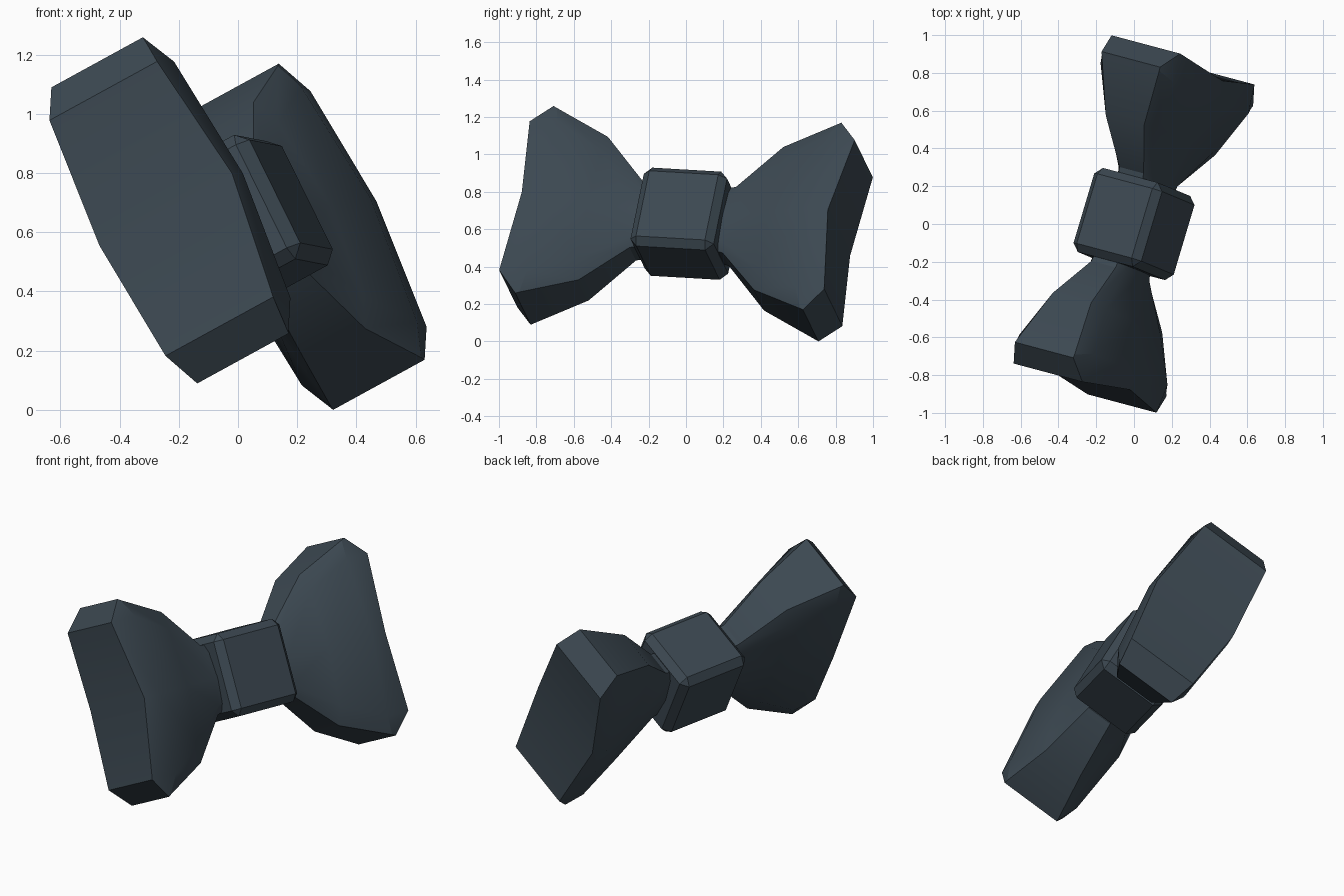
import bpy, bmesh, math
from mathutils import Matrix, Vector

if "Cube" in bpy.data.objects:
    bpy.data.objects.remove(bpy.data.objects["Cube"])

# Tilted local frame: s = along the bow, t = thickness, u = height
t = Vector((0.855, -0.228, 0.468)).normalized()
u = Vector((-0.439, 0.182, 0.88))
u = (u - t * u.dot(t)).normalized()
s = u.cross(t)
frame = Matrix.Translation((0, 0, 0.629)) @ Matrix((s, t, u)).transposed().to_4x4()

fabric = bpy.data.materials.new("dark_slate_fabric")
fabric.diffuse_color = (0.045, 0.065, 0.083, 1)
fabric.use_nodes = True
fabric.node_tree.nodes["Principled BSDF"].inputs["Base Color"].default_value = fabric.diffuse_color


def finish(bm, name):
    bmesh.ops.recalc_face_normals(bm, faces=bm.faces)
    mesh = bpy.data.meshes.new(name)
    bm.transform(frame)
    bm.to_mesh(mesh)
    bm.free()
    mesh.materials.append(fabric)
    ob = bpy.data.objects.new(name, mesh)
    bpy.context.collection.objects.link(ob)
    bpy.ops.object.select_all(action='DESELECT')
    ob.select_set(True)
    bpy.context.view_layer.objects.active = ob
    bpy.ops.object.shade_smooth_by_angle(angle=math.radians(25))


# Quarter cross-sections from the neck to the rim: middle, shoulder, outer edge
SECTIONS = [
    [(0.10, 0.10, 0), (0.10, 0.09, 0.13), (0.10, 0.07, 0.16)],
    [(0.26, 0.125, 0), (0.26, 0.105, 0.15), (0.26, 0.075, 0.20)],
    [(0.50, 0.195, 0), (0.50, 0.160, 0.33), (0.49, 0.118, 0.433)],
    [(0.755, 0.272, 0), (0.75, 0.228, 0.452), (0.785, 0.178, 0.558)],
    [(0.855, 0.262, 0), (0.908, 0.213, 0.451), (0.804, 0.181, 0.567)],
]


def ring(bm, section, side):
    mid, sh, out = section
    pts = [(mid, 1, 1), (sh, 1, 1), (out, 1, 1), (out, -1, 1), (sh, -1, 1),
           (mid, -1, 1), (sh, -1, -1), (out, -1, -1), (out, 1, -1), (sh, 1, -1)]
    return [bm.verts.new((p[0] * side, p[1] * a, p[2] * b)) for p, a, b in pts]


def wing(side, name):
    bm = bmesh.new()
    rings = [ring(bm, sec, side) for sec in SECTIONS]
    for a, b in zip(rings, rings[1:]):
        for i in range(10):
            j = (i + 1) % 10
            bm.faces.new((a[i], a[j], b[j], b[i]))
    bm.faces.new(rings[0])
    # folded end: two main panels and two slanted corners
    e = rings[-1]
    for q in ((0, 1, 4, 5), (1, 2, 3, 4), (0, 5, 6, 9), (9, 6, 7, 8)):
        bm.faces.new([e[i] for i in q])
    finish(bm, name)


wing(1, "right_wing")
wing(-1, "left_wing")

# Centre knot: chamfered block
bm = bmesh.new()
bmesh.ops.create_cube(bm, size=1)
bmesh.ops.scale(bm, vec=(0.465, 0.42, 0.475), verts=bm.verts)
bmesh.ops.bevel(bm, geom=bm.edges[:], offset=0.04, segments=1,
                affect='EDGES', profile=0.5)
finish(bm, "centre_knot")
